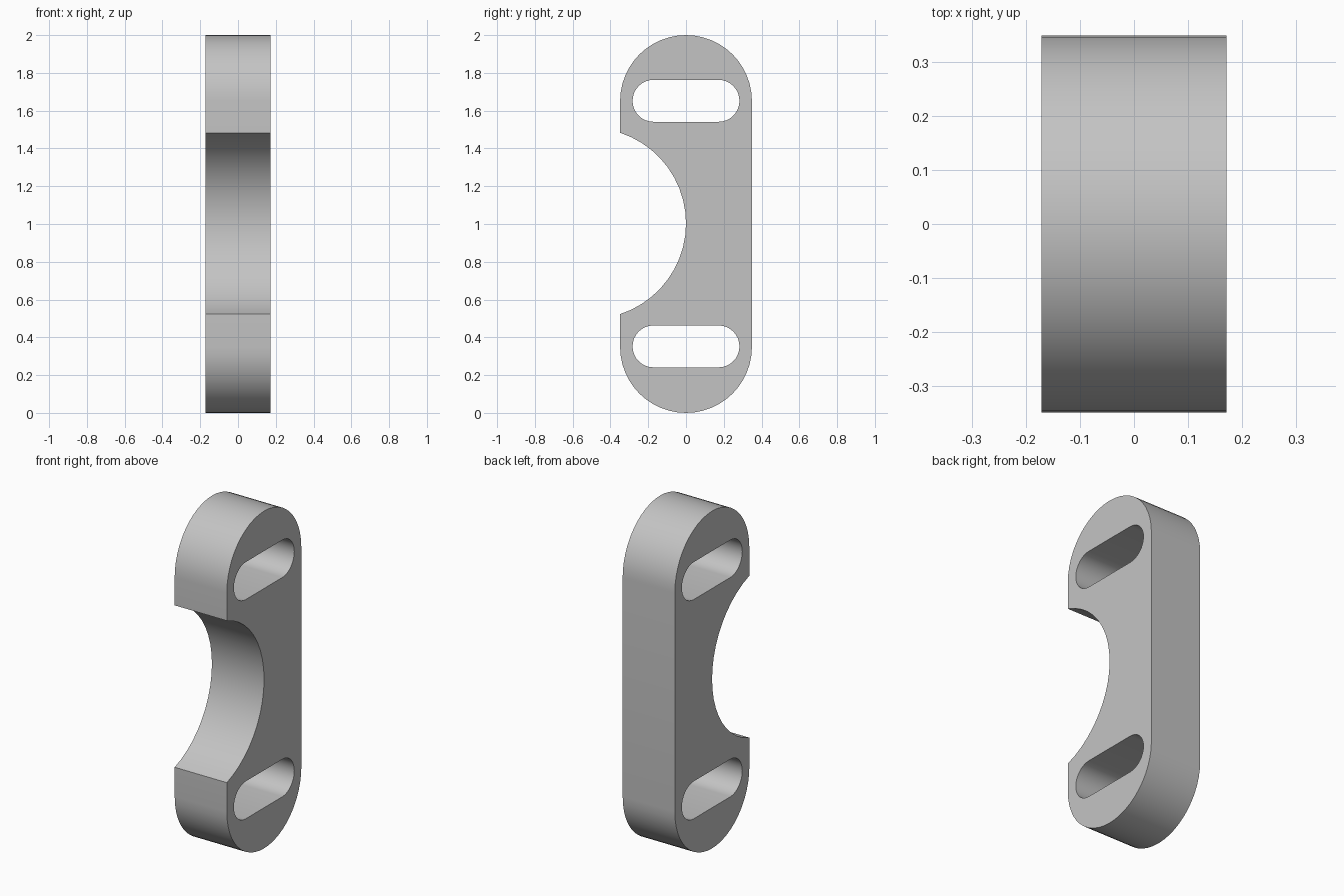
import bpy, bmesh
from math import cos, sin, pi, atan2, hypot

cube = bpy.data.objects.get("Cube")
if cube:
    bpy.data.objects.remove(cube)

R = 0.349            # rounded end radius (half depth)
THICK = 0.342        # width along x
SLOT_R, SLOT_HALF = 0.111, 0.172
SCOOP_Z, SCOOP_HALF = 1.003, 0.48


def arc(cy, cz, r, a0, a1, n):
    """Points on an arc in the y-z plane."""
    return [(cy + r * cos(a0 + (a1 - a0) * i / n),
             cz + r * sin(a0 + (a1 - a0) * i / n)) for i in range(n + 1)]


def slot(cz):
    """Closed stadium loop for a through slot."""
    return (arc(SLOT_HALF, cz, SLOT_R, -pi / 2, pi / 2, 16)
            + arc(-SLOT_HALF, cz, SLOT_R, pi / 2, 3 * pi / 2, 16))


# Outer profile: two rounded ends and a circular scoop in the front edge
scoop_r = hypot(R, SCOOP_HALF) ** 2 / (2 * R)
scoop_a = atan2(SCOOP_HALF, scoop_r - R)
outline = (arc(0, R, R, -pi, 0, 24)
           + arc(0, 2 - R, R, 0, pi, 24)
           + arc(-scoop_r, SCOOP_Z, scoop_r, scoop_a, -scoop_a, 20))

# Flat plate with slots, filled in the y-z plane
bm = bmesh.new()
for loop in (outline, slot(0.352), slot(1.652)):
    verts = [bm.verts.new((0, y, z)) for y, z in loop]
    for a, b in zip(verts, verts[1:] + verts[:1]):
        bm.edges.new((a, b))
bmesh.ops.triangle_fill(bm, edges=bm.edges[:], use_beauty=True, normal=(1, 0, 0))
bmesh.ops.recalc_face_normals(bm, faces=bm.faces[:])
mesh = bpy.data.meshes.new("slotted_bracket")
bm.to_mesh(mesh)
bm.free()
bracket = bpy.data.objects.new("slotted_bracket", mesh)
bpy.context.collection.objects.link(bracket)

# Thickness
solid = bracket.modifiers.new("thickness", 'SOLIDIFY')
solid.thickness = THICK
solid.offset = 0
bpy.ops.object.select_all(action='DESELECT')
bracket.select_set(True)
bpy.context.view_layer.objects.active = bracket
bpy.ops.object.modifier_apply(modifier=solid.name)
bpy.ops.object.shade_smooth_by_angle(angle=pi / 6)

# Material
grey = bpy.data.materials.new("light_grey")
grey.use_nodes = True
color = (0.55, 0.55, 0.55, 1)
grey.diffuse_color = color
grey.node_tree.nodes["Principled BSDF"].inputs["Base Color"].default_value = color
bracket.data.materials.append(grey)
